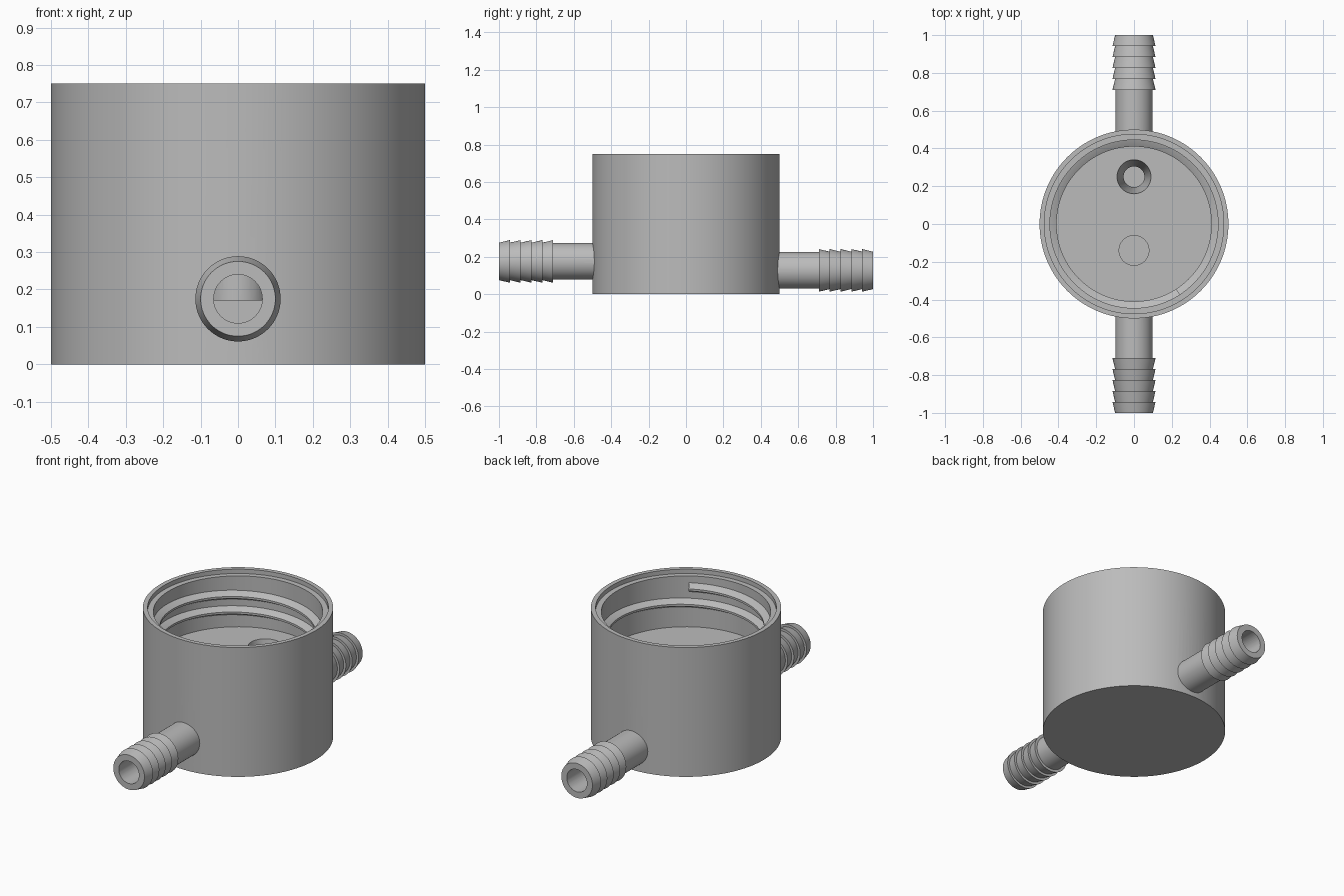
import bpy, bmesh, math
from mathutils import Matrix, Vector

cube = bpy.data.objects.get("Cube")
if cube:
    bpy.data.objects.remove(cube, do_unlink=True)

GREY = (0.5, 0.5, 0.5, 1)
grey = bpy.data.materials.new("plain grey")
grey.use_nodes = True
grey.diffuse_color = GREY
grey.node_tree.nodes["Principled BSDF"].inputs["Base Color"].default_value = GREY


def finish(name, bm):
    bmesh.ops.recalc_face_normals(bm, faces=bm.faces)
    mesh = bpy.data.meshes.new(name)
    bm.to_mesh(mesh)
    bm.free()
    mesh.materials.append(grey)
    obj = bpy.data.objects.new(name, mesh)
    bpy.context.collection.objects.link(obj)
    return obj


def lathe(name, profile, place=Matrix(), steps=96):
    """Turn (radius, height) points around z, then place the solid."""
    bm = bmesh.new()
    verts = [bm.verts.new((r, 0, z)) for r, z in profile]
    edges = [bm.edges.new(pair) for pair in zip(verts, verts[1:])]
    bmesh.ops.spin(bm, geom=verts + edges, cent=(0, 0, 0), axis=(0, 0, 1),
                   angle=math.tau, steps=steps)
    bmesh.ops.remove_doubles(bm, verts=bm.verts, dist=1e-5)
    bm.transform(place)
    return finish(name, bm)


def select_only(obj):
    bpy.ops.object.select_all(action='DESELECT')
    obj.select_set(True)
    bpy.context.view_layer.objects.active = obj


def combine(target, other, operation):
    """Apply a boolean and drop the helper solid."""
    mod = target.modifiers.new(operation.lower(), 'BOOLEAN')
    mod.operation = operation
    mod.solver = 'EXACT'
    mod.object = other
    select_only(target)
    bpy.ops.object.modifier_apply(modifier=mod.name)
    bpy.data.objects.remove(other, do_unlink=True)


# Cup with a thick base and a stepped rim
FLOOR, TOP, WALL = 0.43, 0.75, 0.445
body = lathe("threaded_cup", [(0, 0), (0.5, 0), (0.5, TOP), (0.475, TOP),
                              (0.475, 0.725), (WALL, 0.725), (WALL, FLOOR), (0, FLOOR)], steps=128)

# Barbed hose connectors: front one higher than the back one
TEETH, BARB_START, TIP = 5, 0.71, 1.0
pitch = (TIP - BARB_START) / TEETH
barb = [(0, 0.4), (0.098, 0.4), (0.098, BARB_START)]
for i in range(TEETH):
    start = BARB_START + i * pitch
    barb += [(0.114, start), (0.1, start + pitch)]
barb.append((0, TIP))

connectors = [("front", 0.175, 90, 0.065), ("back", 0.127, -90, 0.19)]
bores = []
for side, height, turn, inner_end in connectors:
    place = Matrix.Translation((0, 0, height)) @ Matrix.Rotation(math.radians(turn), 4, 'X')
    combine(body, lathe(side + "_connector", barb, place, 64), 'UNION')
    bores.append(lathe(side + "_bore", [(0, inner_end), (0.065, inner_end),
                                        (0.065, 1.1), (0, 1.1)], place, 48))

# Straight inlet well and tapered outlet well in the cup floor
bores.append(lathe("inlet_well", [(0, 0.17), (0.079, 0.17), (0.079, 0.5), (0, 0.5)],
                   Matrix.Translation((0, -0.14, 0)), 48))
bores.append(lathe("outlet_well", [(0, 0.13), (0.055, 0.13), (0.055, 0.22),
                                   (0.09, FLOOR), (0.09, 0.5), (0, 0.5)],
                   Matrix.Translation((0, 0.25, 0)), 48))
for bore in bores:
    combine(body, bore, 'DIFFERENCE')

# Internal screw thread, running down clockwise from the rim
bm = bmesh.new()
section = [(0.46, 0.03), (WALL, 0.026), (0.41, 0.006), (0.41, -0.006), (WALL, -0.026), (0.46, -0.03)]
STEPS, TURNS, THREAD_PITCH = 170, 1.77, 0.09
rings = []
for i in range(STEPS + 1):
    turn = TURNS * i / STEPS
    a = math.radians(-57) - turn * math.tau
    z = 0.66 - turn * THREAD_PITCH
    rings.append([bm.verts.new((r * math.cos(a), r * math.sin(a), z + h)) for r, h in section])
n = len(section)
for lower, upper in zip(rings, rings[1:]):
    for j in range(n):
        k = (j + 1) % n
        bm.faces.new((lower[j], lower[k], upper[k], upper[j]))
bm.faces.new(rings[0])
bm.faces.new(rings[-1])
thread = finish("screw_thread", bm)

for obj in (body, thread):
    select_only(obj)
    bpy.ops.object.shade_smooth_by_angle(angle=math.radians(25))
